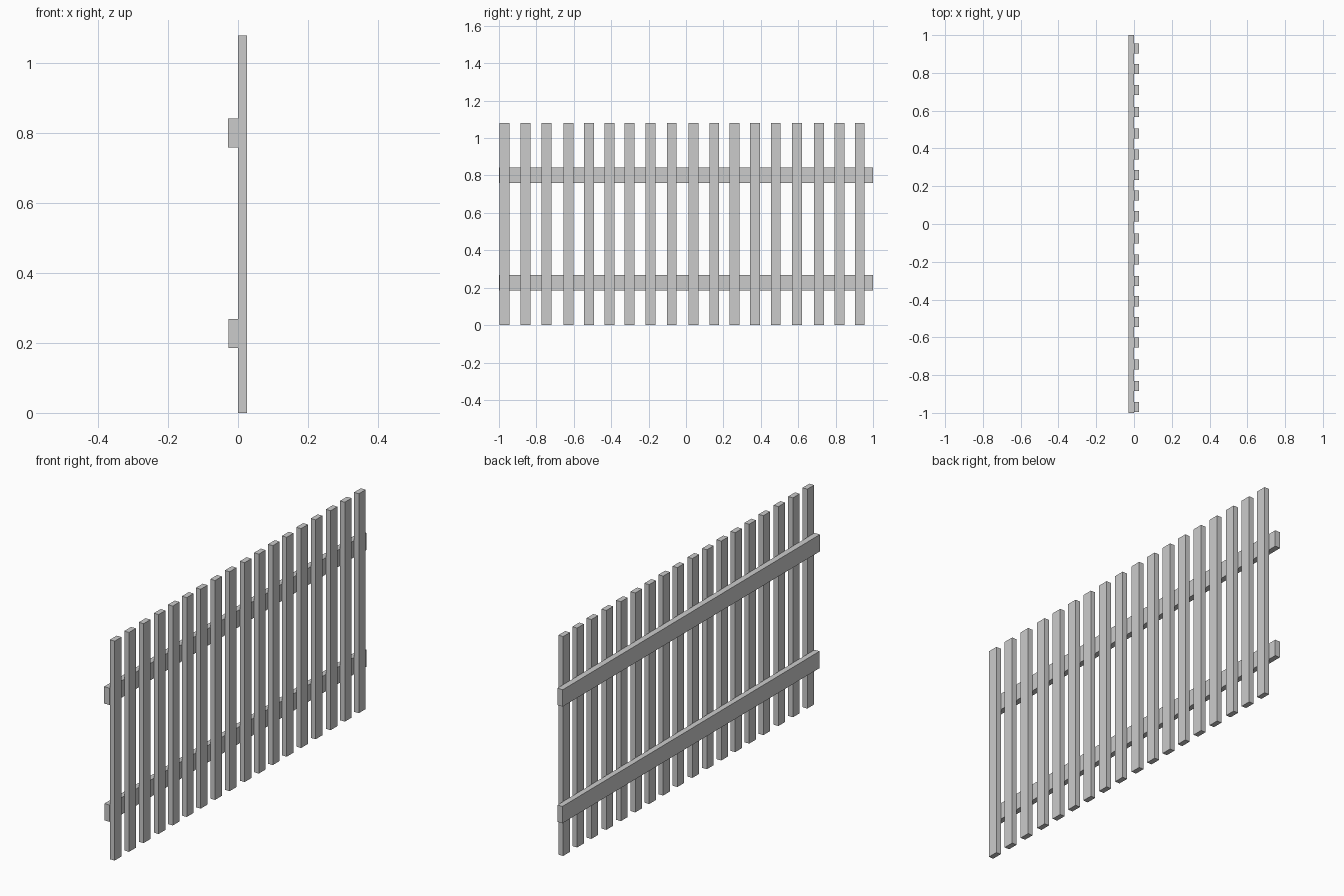
import bpy

if "Cube" in bpy.data.objects:
    bpy.data.objects.remove(bpy.data.objects["Cube"])


def box(name, x, y, z):
    """Box spanning the given (min, max) ranges."""
    bpy.ops.mesh.primitive_cube_add(size=1, location=[(a + b) / 2 for a, b in (x, y, z)])
    ob = bpy.context.object
    ob.name = name
    ob.scale = [b - a for a, b in (x, y, z)]
    bpy.ops.object.transform_apply(location=False, rotation=False, scale=True)
    return ob


# Horizontal rails on the back of the fence
box("lower_rail", (-0.027, 0), (-1, 1), (0.185, 0.268))
box("upper_rail", (-0.029, 0), (-1, 1), (0.760, 0.843))

# Upright pickets: three panels sharing the same slightly uneven spacing
PANEL = 0.669
OFFSETS = (0, 0.112, 0.225, 0.342, 0.452, 0.561)
HALF = 0.0265
for panel in range(3):
    for i, offset in enumerate(OFFSETS):
        y = -0.970 + panel * PANEL + offset
        box(f"picket_{panel * 6 + i + 1}", (0, 0.026), (y - HALF, y + HALF), (0, 1.08))
